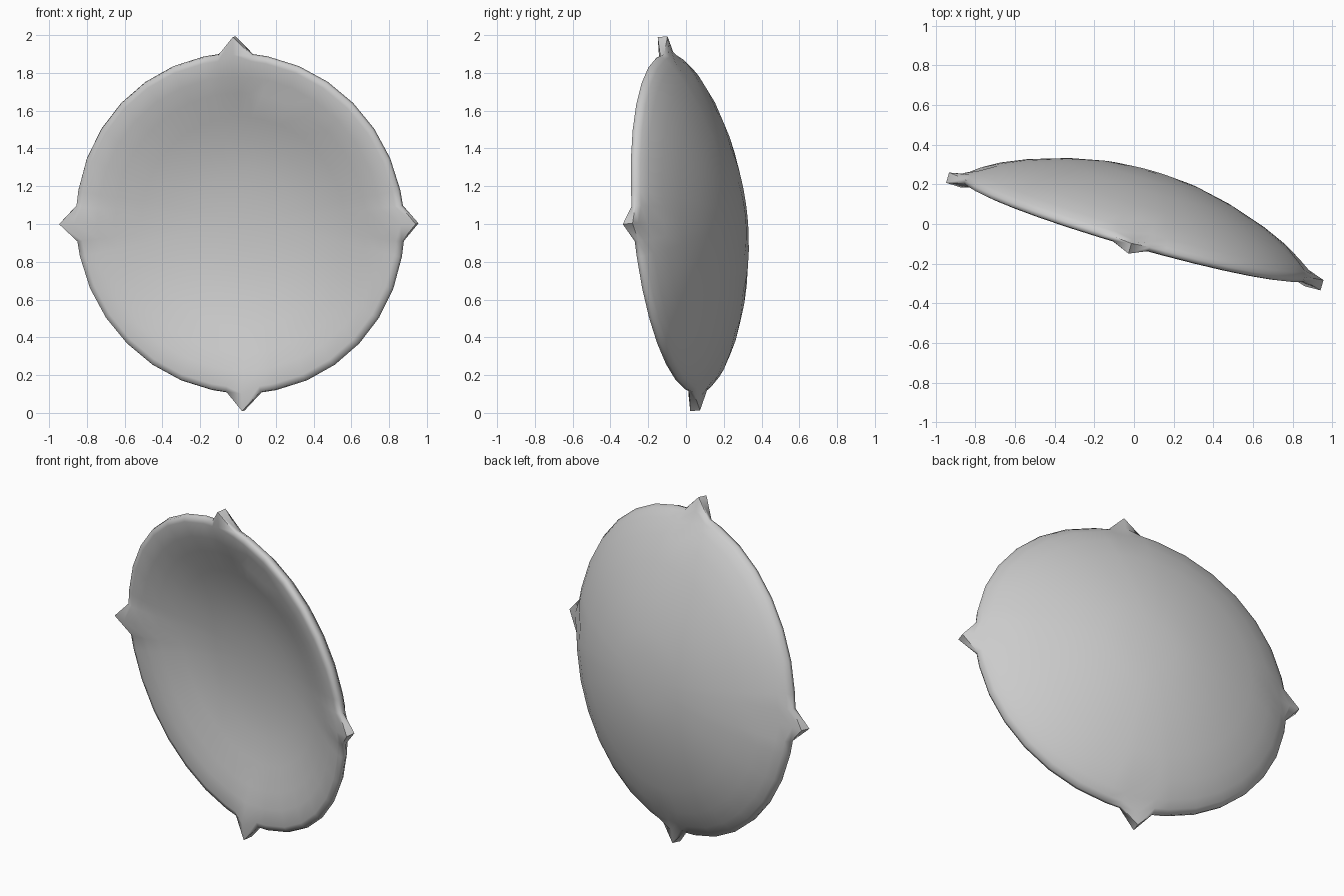
import bpy, bmesh, math
from mathutils import Vector

if "Cube" in bpy.data.objects:
    bpy.data.objects.remove(bpy.data.objects["Cube"])

# Tilted frame of the dish: u across, v up, n out of the open front
u = Vector((0.961, -0.276, 0)).normalized()
v = Vector((-0.025, -0.087, 1.0))
v = (v - u * v.dot(u)).normalized()
n = u.cross(v)
centre = Vector((0, -0.052, 1.0))

# Profile (radius, depth behind rim plane, spike radius, spike depth)
profile = [(0.14, 0.322, 0, 0), (0.27, 0.307, 0, 0), (0.45, 0.266, 0, 0),
           (0.63, 0.207, 0, 0), (0.76, 0.150, 0, 0), (0.845, 0.100, 0.85, 0.085),
           (0.885, 0.068, 0.92, 0.055), (0.904, 0.042, 0.982, 0.042),
           (0.898, 0.020, 0.982, -0.012), (0.868, 0.014, 0.90, -0.014),
           (0.78, 0.030, 0.78, 0.020), (0.69, 0.056, 0, 0),
           (0.56, 0.102, 0, 0), (0.42, 0.143, 0, 0), (0.28, 0.169, 0, 0),
           (0.14, 0.183, 0, 0)]
DENT_RING = 10

# 32 even sides, plus two extra cuts at the foot of each spike
angles = [i * 11.25 for i in range(32)]
for q in range(4):
    angles += [(q * 90 + s * 6.0) % 360 for s in (-1, 1)]
angles.sort()
count = len(angles)

bm = bmesh.new()


def point(r, d, a):
    a = math.radians(a)
    return centre + u * (r * math.cos(a)) + v * (r * math.sin(a)) - n * d


rings = []
for k, (r, d, spike_r, spike_d) in enumerate(profile):
    ring = []
    for a in angles:
        rr, dd = r, d
        if a % 90 == 0 and spike_r:
            rr, dd = spike_r, spike_d
            if a in (90, 270) and rr > 0.95:
                rr += 0.012
        # battle dent in the upper right of the hollow side
        if k == DENT_RING and a in (67.5, 78.75):
            dd += 0.02
        ring.append(bm.verts.new(point(rr, dd, a)))
    rings.append(ring)

for a, b in zip(rings, rings[1:]):
    for i in range(count):
        j = (i + 1) % count
        bm.faces.new((a[i], a[j], b[j], b[i]))
# Close back and hollow side at the middle
for ring, depth in ((rings[0], 0.328), (rings[-1], 0.187)):
    mid = bm.verts.new(point(0, depth, 0))
    for i in range(count):
        bm.faces.new((mid, ring[i], ring[(i + 1) % count]))
bmesh.ops.recalc_face_normals(bm, faces=bm.faces)

mesh = bpy.data.meshes.new("spiked_dish")
bm.to_mesh(mesh)
bm.free()
dish = bpy.data.objects.new("spiked_dish", mesh)
bpy.context.collection.objects.link(dish)

# Smooth shading with crisp spike tips
bpy.context.view_layer.objects.active = dish
dish.select_set(True)
bpy.ops.object.shade_smooth_by_angle(angle=math.radians(65))
